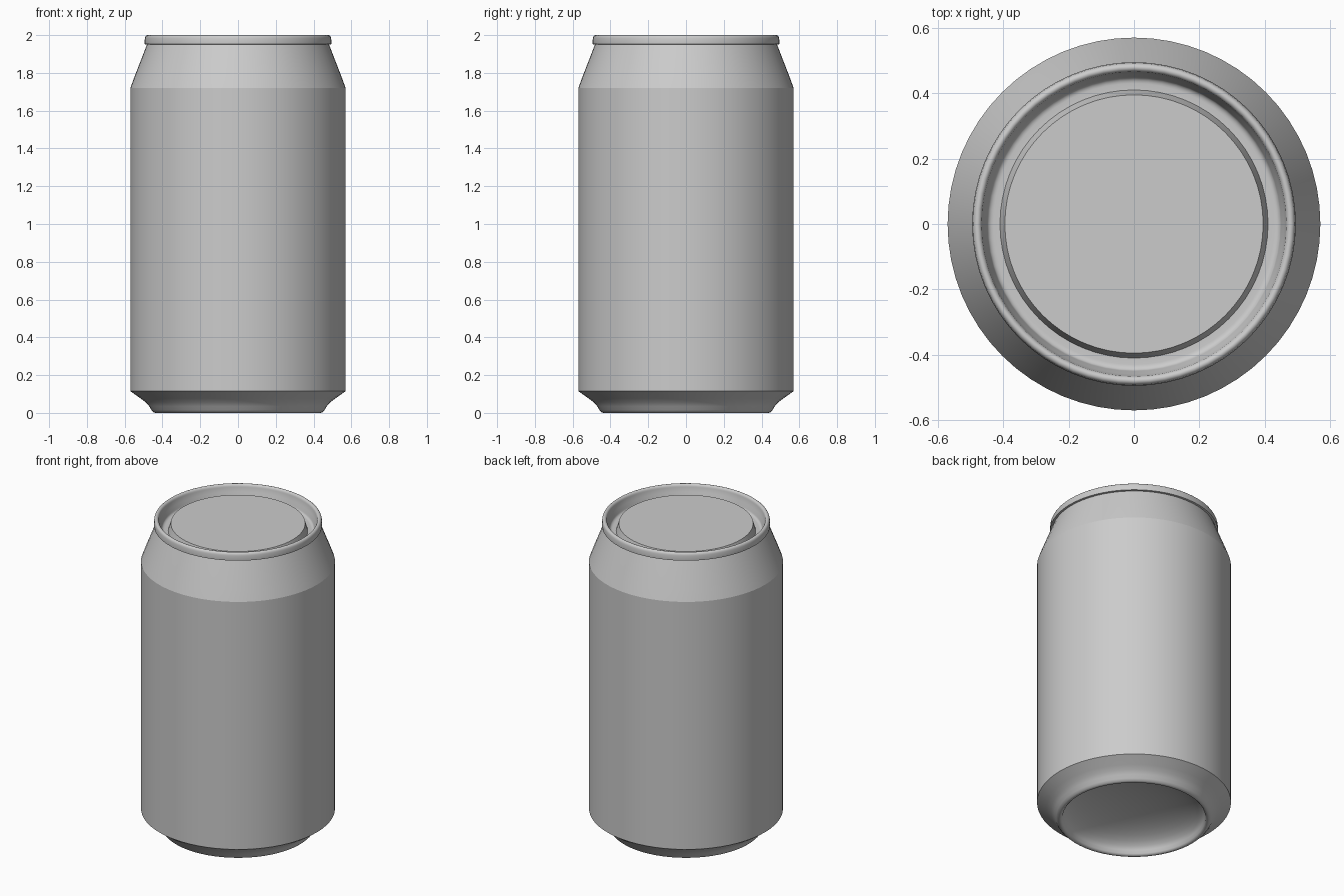
import bpy
import bmesh
from math import cos, sin, pi, radians

cube = bpy.data.objects.get("Cube")
if cube:
    bpy.data.objects.remove(cube)

SEGMENTS = 64

aluminium = bpy.data.materials.new("grey aluminium")
aluminium.use_nodes = True
grey = (0.6, 0.6, 0.6, 1)
aluminium.diffuse_color = grey
aluminium.node_tree.nodes["Principled BSDF"].inputs["Base Color"].default_value = grey


def arc(cr, cz, rr, rz, start, end, steps):
    """Profile points along an elliptical arc, angles in degrees."""
    angles = [radians(start + (end - start) * i / steps) for i in range(steps + 1)]
    return [(cr + rr * cos(a), cz + rz * sin(a)) for a in angles]


def lathe(name, profile):
    """Turn (radius, height) points around z; profiles run base to lid."""
    bm = bmesh.new()
    rings = []
    for r, z in profile:
        if r < 0.001:
            rings.append([bm.verts.new((0, 0, z))] * SEGMENTS)
        else:
            rings.append([bm.verts.new((r * cos(2 * pi * j / SEGMENTS),
                                        r * sin(2 * pi * j / SEGMENTS), z))
                          for j in range(SEGMENTS)])
    for low, high in zip(rings, rings[1:]):
        for j in range(SEGMENTS):
            k = (j + 1) % SEGMENTS
            corners = dict.fromkeys((low[j], low[k], high[k], high[j]))
            bm.faces.new(list(corners))
    mesh = bpy.data.meshes.new(name)
    bm.to_mesh(mesh)
    bm.free()
    mesh.materials.append(aluminium)
    obj = bpy.data.objects.new(name, mesh)
    bpy.context.collection.objects.link(obj)
    bpy.ops.object.select_all(action="DESELECT")
    obj.select_set(True)
    bpy.context.view_layer.objects.active = obj
    bpy.ops.object.shade_smooth_by_angle(angle=radians(35))
    return obj


# Domed underside, rolled foot and sloping lower edge
dome = arc(0, 0.01, 0.42, 0.13, 90, 0, 10)
foot = [(0.428, 0.002), (0.437, 0), (0.448, 0.004), (0.458, 0.015),
        (0.47, 0.035), (0.488, 0.056), (0.515, 0.076), (0.57, 0.115)]
lathe("base", dome + foot)

# Straight wall and tapered neck
lathe("wall", [(0.57, 0.115), (0.57, 1.72)])
lathe("neck", [(0.57, 1.72), (0.548, 1.78), (0.482, 1.95)])

# Rolled rim with its inner wall curving into the groove
rim = [(0.482, 1.95), (0.494, 1.952), (0.495, 1.965)]
rim += arc(0.479, 1.982, 0.014, 0.018, 0, 180, 8)
rim += [(0.459, 1.955), (0.45, 1.932)]
rim += arc(0.43, 1.932, 0.02, 0.017, -20, -90, 4)
rim += [(0.41, 1.915)]
lathe("rim", rim)

# Raised lid panel
lathe("lid", [(0.41, 1.915), (0.395, 1.965), (0, 1.965)])
